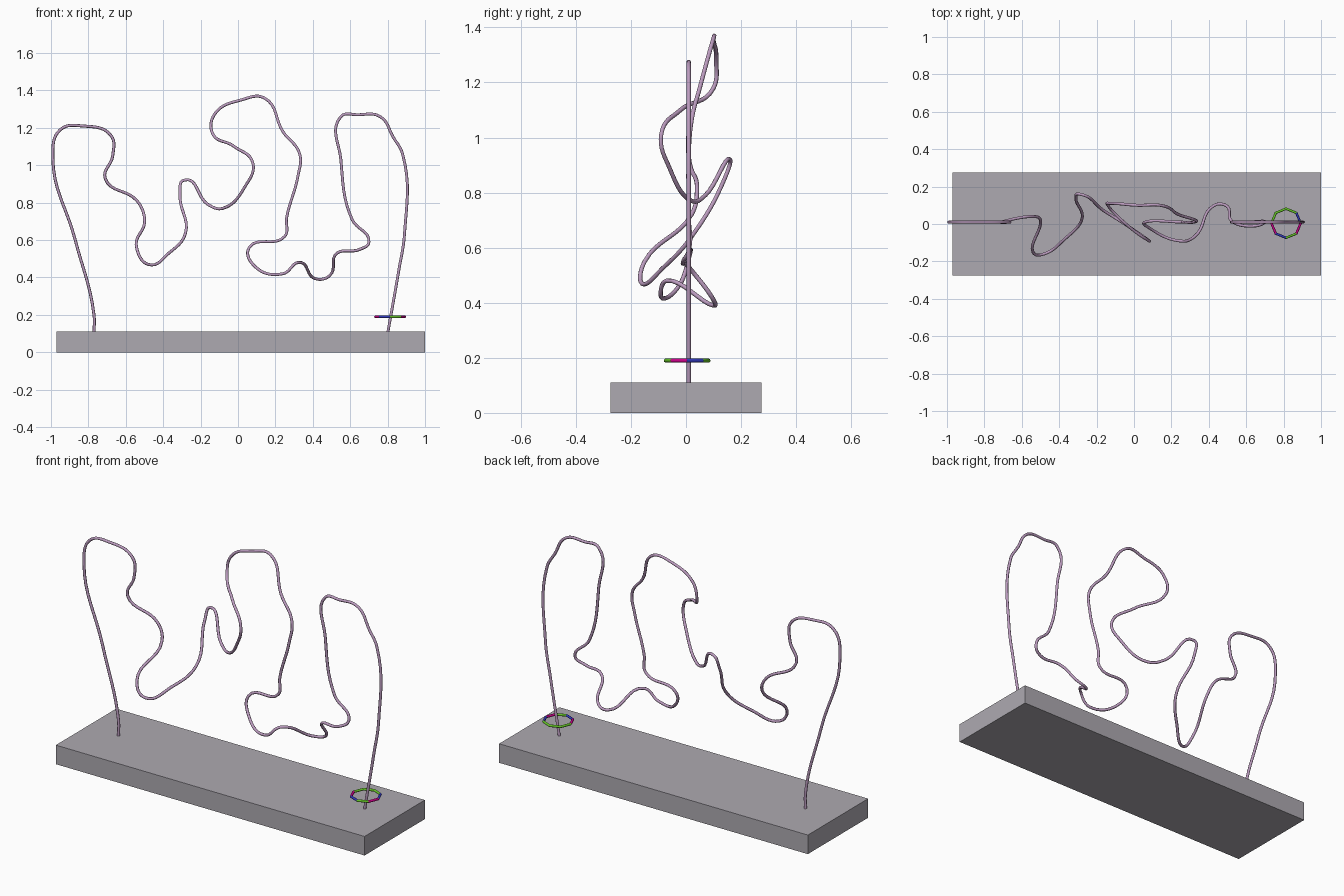
import bpy, bmesh, math
from mathutils import Vector

default_cube = bpy.data.objects.get("Cube")
if default_cube:
    bpy.data.objects.remove(default_cube, do_unlink=True)


def material(name, red, green, blue):
    mat = bpy.data.materials.new(name)
    mat.use_nodes = True
    colour = (red, green, blue, 1)
    mat.diffuse_color = colour
    mat.node_tree.nodes["Principled BSDF"].inputs["Base Color"].default_value = colour
    return mat


grey = material("base grey", .42, .40, .44)
mauve = material("wire mauve", .50, .33, .52)
ring_paints = {
    "green": material("ring green", .13, .55, .02),
    "pink": material("ring pink", .60, 0, .25),
    "blue": material("ring blue", .03, .04, .50),
}

# Base board
bpy.ops.mesh.primitive_cube_add(size=1, location=(.015, 0, .055))
base = bpy.context.object
base.name = "base_board"
base.scale = (1.97, .55, .11)
bpy.ops.object.transform_apply(location=False, rotation=False, scale=True)
base.data.materials.append(grey)

# Bent wire: flat outer arches (x, z) joined by a twisting middle (x, y, z)
wire_plane = .01
left_arch = [
    (-.77, .10), (-.77, .20), (-.87, .60), (-.99, 1.05), (-.95, 1.19),
    (-.83, 1.21), (-.68, 1.16), (-.67, 1.05), (-.71, .93),
]
twisting_middle = [
    (-.54, .04, .81), (-.50, .02, .72), (-.54, -.15, .55), (-.48, -.16, .47),
    (-.37, -.08, .53), (-.28, .02, .64), (-.31, .14, .85), (-.29, .16, .92),
    (-.16, .07, .79), (-.08, .02, .77), (.04, -.06, .89), (.08, -.09, 1.01),
    (-.02, -.02, 1.10), (-.14, .10, 1.18), (-.12, .11, 1.28), (.02, .10, 1.35),
    (.14, .10, 1.36), (.24, .05, 1.18), (.33, .02, 1.06), (.32, .01, .94),
    (.26, .01, .72), (.25, .01, .62), (.06, .01, .56), (.08, -.02, .47),
    (.24, -.09, .42), (.32, -.07, .48), (.43, .10, .39), (.49, .10, .41),
    (.53, .01, .53), (.65, -.01, .55),
]
right_arch = [
    (.70, .59), (.61, .71), (.55, 1.03), (.55, 1.26), (.64, 1.27),
    (.76, 1.26), (.83, 1.15), (.88, 1.06), (.89, .63), (.86, .44), (.80, .10),
]


def in_plane(points):
    return [(x, wire_plane, z) for x, z in points]


path = in_plane(left_arch) + twisting_middle + in_plane(right_arch)
curve = bpy.data.curves.new("bent_wire", "CURVE")
curve.dimensions = "3D"
curve.resolution_u = 8
curve.bevel_depth = .008
curve.bevel_resolution = 2
curve.use_fill_caps = True
spline = curve.splines.new("BEZIER")
spline.bezier_points.add(len(path) - 1)
for point, position in zip(spline.bezier_points, path):
    point.co = position
    point.handle_left_type = point.handle_right_type = "AUTO"
curve.materials.append(mauve)
wire = bpy.data.objects.new("bent_wire", curve)
bpy.context.collection.objects.link(wire)

# Eight-sided ring around the wire, one colour per straight side
side_colours = ["blue", "green", "green", "green", "pink", "blue", "green", "pink"]
sides = len(side_colours)
bpy.ops.mesh.primitive_torus_add(
    major_segments=sides, minor_segments=10,
    major_radius=.078, minor_radius=.007, location=(.813, .004, .19))
ring = bpy.context.object
ring.name = "sliding_ring"
for mat in ring_paints.values():
    ring.data.materials.append(mat)
paint_names = list(ring_paints)
for face in ring.data.polygons:
    angle = math.atan2(face.center.y, face.center.x) % math.tau
    side = int(angle / math.tau * sides) % sides
    face.material_index = paint_names.index(side_colours[side])
bpy.ops.object.shade_smooth_by_angle(angle=math.radians(40))
